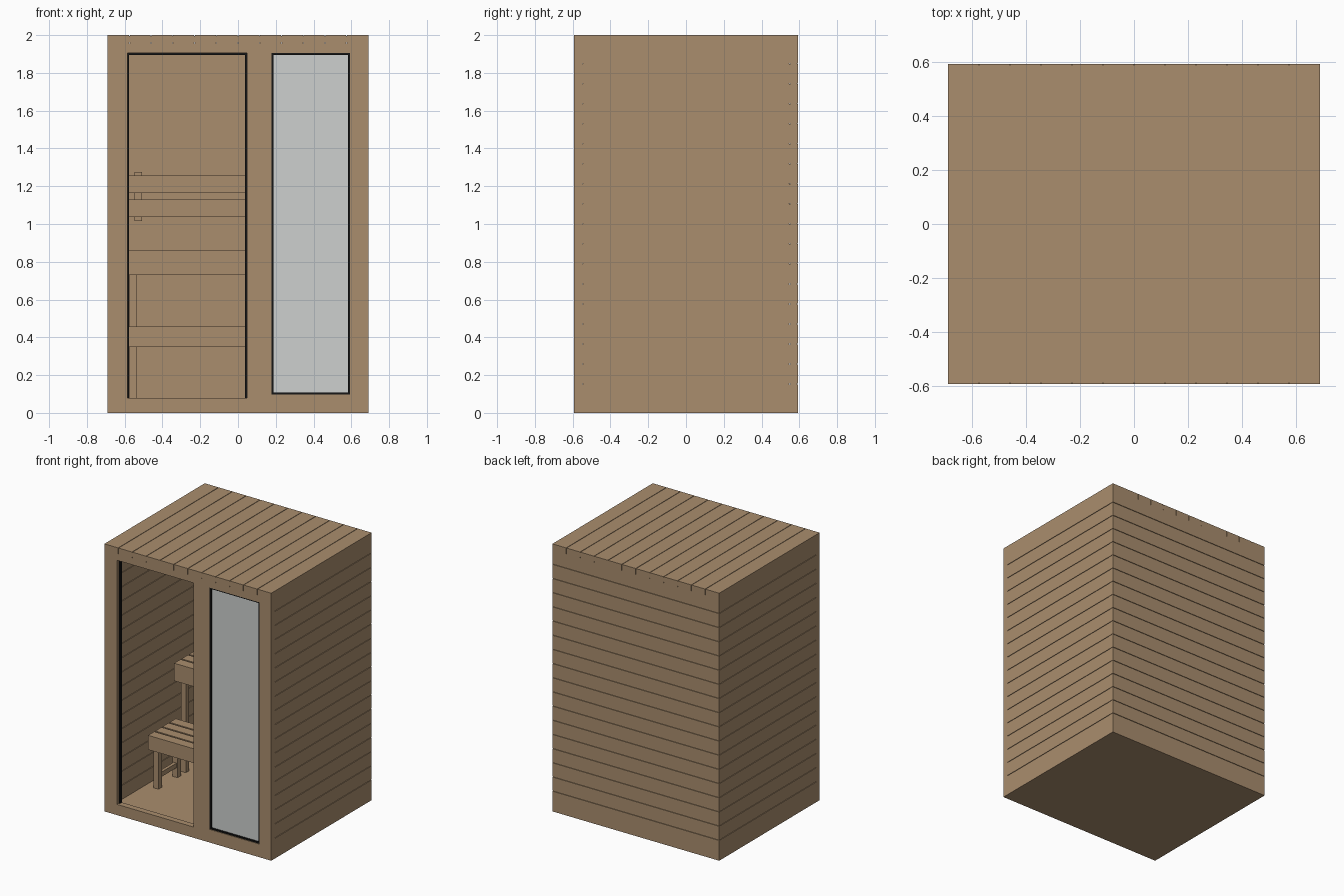
import bpy, bmesh

if "Cube" in bpy.data.objects:
    bpy.data.objects.remove(bpy.data.objects["Cube"])

def mat(name, rgb):
    m = bpy.data.materials.new(name)
    m.diffuse_color = (*rgb, 1)
    m.use_nodes = True
    m.node_tree.nodes["Principled BSDF"].inputs["Base Color"].default_value = m.diffuse_color
    return m

WOOD = mat("warm_wood", (0.40, 0.268, 0.155))
BLACK = mat("black_seal", (0.008, 0.008, 0.008))
GLASS = mat("frosted_glass", (0.61, 0.63, 0.625))

def boxes(name, items, m=WOOD):
    """One object from boxes given as (x0, x1, y0, y1, z0, z1)."""
    bm = bmesh.new()
    for x0, x1, y0, y1, z0, z1 in items:
        vs = bmesh.ops.create_cube(bm, size=1)["verts"]
        for v in vs:
            v.co.x = x1 if v.co.x > 0 else x0
            v.co.y = y1 if v.co.y > 0 else y0
            v.co.z = z1 if v.co.z > 0 else z0
    me = bpy.data.meshes.new(name)
    bm.to_mesh(me)
    bm.free()
    me.materials.append(m)
    ob = bpy.data.objects.new(name, me)
    bpy.context.collection.objects.link(ob)
    return ob

def planks(name, box, axis, n, thin):
    """Split a panel into n planks with narrow grooves over a thin core."""
    lo, hi = box[2 * axis], box[2 * axis + 1]
    step, g = (hi - lo) / n, 0.002
    out = []
    for i in range(n):
        b = list(box)
        b[2 * axis] = lo + i * step + (g if i else 0)
        b[2 * axis + 1] = lo + (i + 1) * step - (g if i < n - 1 else 0)
        out.append(b)
    core = list(box)
    core[2 * thin] += 0.005
    core[2 * thin + 1] -= 0.005
    for a in range(3):          # keep the core clear of the panel's ends
        if a != thin:
            core[2 * a] += 0.003
            core[2 * a + 1] -= 0.003
    boxes(name, out + [core])

X, Y, T = 0.69, 0.593, 0.045
ZF, ZR = 0.047, 1.955        # floor top, roof underside
YF = -Y + T                  # back of the front frame

# Shell
boxes("floor", [(-X, X, -Y, Y, 0, ZF)])
planks("roof", (-X, X, -Y, Y, ZR, 2.0), 0, 12, 2)
planks("back_wall", (-X, X, Y - T, Y, ZF, ZR), 2, 18, 1)
planks("right_wall", (X - T, X, YF, Y - T, ZF, ZR), 2, 18, 0)
planks("left_wall", (-X, -X + T, YF, Y - T, ZF, ZR), 2, 18, 0)

# Front frame
DX0, DX1, WX0, WX1, ZT = -0.585, 0.047, 0.178, 0.592, 1.905
boxes("front_header", [(-X, X, -Y, YF, ZT, ZR)])
boxes("front_posts", [(a, b, -Y, YF, ZF, ZT) for a, b in
                      ((-X, DX0), (DX1, WX0), (WX1, X))])
boxes("door_sill", [(DX0, DX1, -Y, YF, ZF, 0.08)])
boxes("window_sill", [(WX0, WX1, -Y, YF, ZF, 0.098)])

# Black seals and the window pane
def seal(name, x0, x1, z0, z1, y0, y1, bottom):
    w = 0.009
    parts = [(x0, x0 + w, y0, y1, z0, z1), (x1 - w, x1, y0, y1, z0, z1),
             (x0 + w, x1 - w, y0, y1, z1 - w, z1)]
    if bottom:
        parts.append((x0 + w, x1 - w, y0, y1, z0, z0 + w))
    boxes(name, parts, BLACK)

seal("door_seal", DX0, DX1, 0.08, ZT, -0.572, YF, False)
seal("window_seal", WX0, WX1, 0.098, ZT, -0.588, YF, True)
boxes("window_pane", [(WX0 + 0.009, WX1 - 0.009, -0.575, -0.567, 0.107, ZT - 0.009)], GLASS)

# Benches: slatted seat, apron frame, legs
def bench(name, x, y0, y1, z_bottom, z_frame, z_top, n, leg_ys):
    step = (y1 - y0 + 0.012) / n
    boxes(name + "_slats", [(-x, x, y0 + i * step, y0 + (i + 1) * step - 0.012, z_frame, z_top)
                            for i in range(n)])
    t = 0.025
    boxes(name + "_apron", [(-x, x, y0, y0 + t, z_bottom, z_frame),
                            (-x, x, y1 - t, y1, z_bottom, z_frame)] +
          [(s - t / 2, s + t / 2, y0 + t, y1 - t, z_bottom, z_frame)
           for s in (-x + t / 2, 0, x - t / 2)])
    boxes(name + "_legs", [(s - 0.02, s + 0.02, y, y + 0.04, ZF, z_frame)
                           for s in (-0.555, 0.555) for y in leg_ys])
    boxes(name + "_stretchers", [(s - 0.012, s + 0.012, leg_ys[0] + 0.04, leg_ys[1], 0.12, 0.155)
                                 for s in (-0.555, 0.555)])

bench("lower_bench", 0.585, -0.227, 0.10, 0.35, 0.43, 0.457, 4, (-0.175, 0.05))
bench("upper_bench", 0.605, 0.11, 0.535, 0.73, 0.835, 0.862, 5, (0.148, 0.48))

# Backrest
boxes("backrest_slats", [(-0.605, 0.605, 0.503, 0.523, z, z + 0.093) for z in (1.036, 1.163)])
boxes("backrest_supports", [(s - 0.021, s + 0.021, 0.523, Y - T, 1.015, 1.275)
                            for s in (-0.528, 0.528)])
